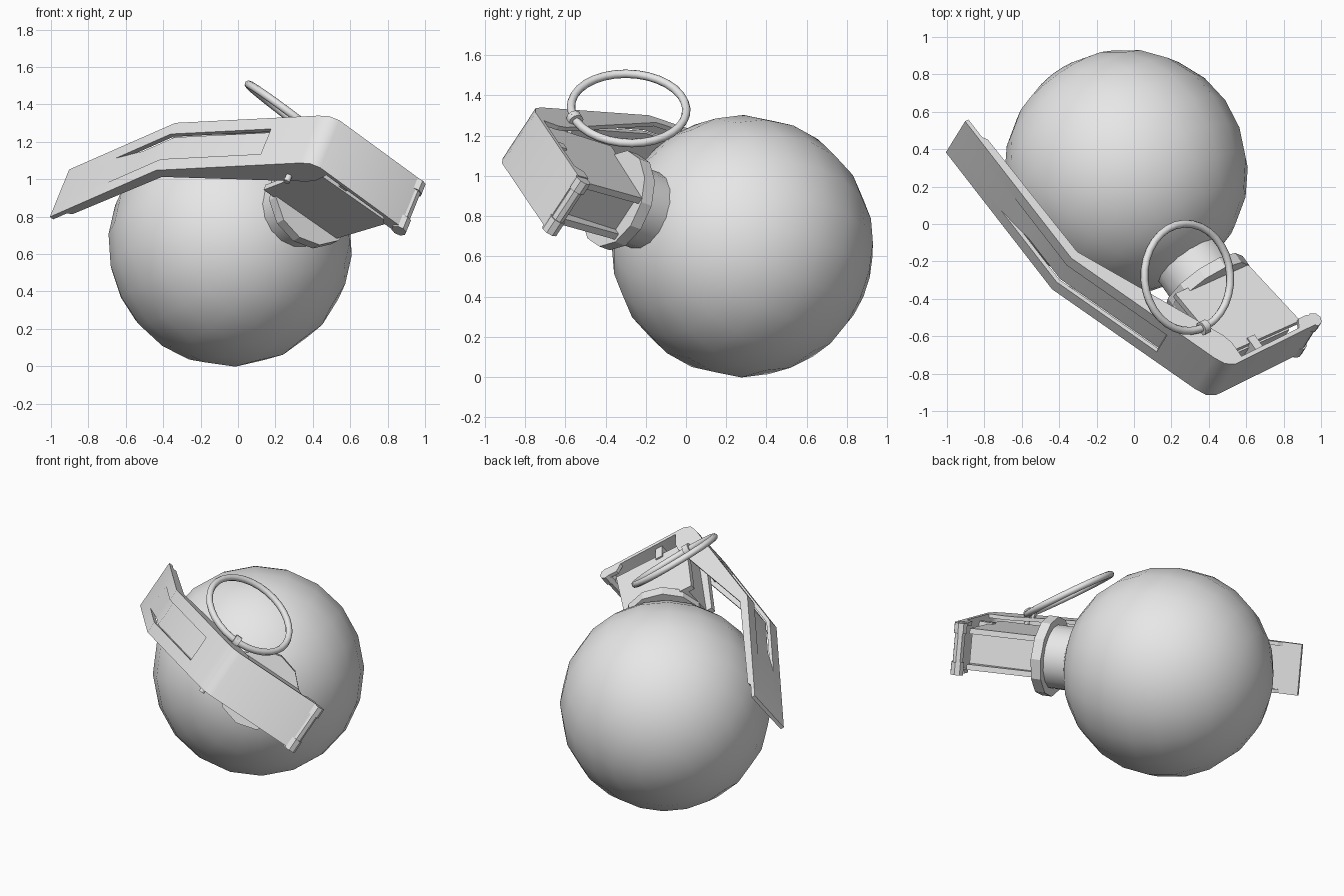
import bpy, bmesh, math
from mathutils import Matrix, Vector

cube = bpy.data.objects.get("Cube")
if cube:
    bpy.data.objects.remove(cube, do_unlink=True)

grey = bpy.data.materials.new("plain grey")
grey.use_nodes = True
GREY = (0.8, 0.8, 0.8, 1)
grey.diffuse_color = GREY
grey.node_tree.nodes["Principled BSDF"].inputs["Base Color"].default_value = GREY

# Tilted frame: x runs along the neck, y across the head, z along the lever width
AXIS = Vector((0.552, -0.784, 0.29)).normalized()
WIDE = Vector((0.323, 0.52, 0.793))
WIDE = (WIDE - AXIS * WIDE.dot(AXIS)).normalized()
SIDE = WIDE.cross(AXIS)
CENTRE = Vector((-0.042, 0.281, 0.65))
FRAME = Matrix.Translation(CENTRE) @ Matrix((AXIS, SIDE, WIDE)).transposed().to_4x4()
MID = 0.02     # lever centre line
HALF = 0.16    # lever half width


def finish(name, bm, matrix=FRAME, smooth=None):
    bmesh.ops.recalc_face_normals(bm, faces=bm.faces[:])
    mesh = bpy.data.meshes.new(name)
    bm.to_mesh(mesh)
    bm.free()
    mesh.materials.append(grey)
    obj = bpy.data.objects.new(name, mesh)
    bpy.context.collection.objects.link(obj)
    obj.matrix_world = matrix
    if smooth:
        bpy.ops.object.select_all(action='DESELECT')
        obj.select_set(True)
        bpy.context.view_layer.objects.active = obj
        bpy.ops.object.shade_smooth_by_angle(angle=math.radians(smooth))
    return obj


def slabs(name, parts, smooth=None):
    """Extrude each (outline, low, high) across the lever width."""
    bm = bmesh.new()
    for outline, low, high in parts:
        face = bm.faces.new([bm.verts.new((x, y, MID + low)) for x, y in outline])
        made = bmesh.ops.extrude_face_region(bm, geom=[face])["geom"]
        verts = [v for v in made if isinstance(v, bmesh.types.BMVert)]
        bmesh.ops.translate(bm, verts=verts, vec=(0, 0, high - low))
    return finish(name, bm, smooth=smooth)


def cylinder(name, start, end, radius, sides, matrix=FRAME, smooth=None):
    start, end = Vector(start), Vector(end)
    turn = (end - start).to_track_quat('Z', 'Y').to_matrix().to_4x4()
    bm = bmesh.new()
    bmesh.ops.create_cone(bm, cap_ends=True, segments=sides, radius1=radius, radius2=radius,
                          depth=(end - start).length,
                          matrix=Matrix.Translation((start + end) / 2) @ turn)
    return finish(name, bm, matrix, smooth)


def inset(path, depths):
    """Move a path inward by a depth at each point, with mitred corners."""
    pts = [Vector(p) for p in path]
    normals = []
    for a, b in zip(pts, pts[1:]):
        t = (b - a).normalized()
        normals.append(Vector((-t.y, t.x)))
    result = []
    for i, p in enumerate(pts):
        n1, n2 = normals[max(i - 1, 0)], normals[min(i, len(normals) - 1)]
        result.append(p + (n1 + n2) / (1 + n1.dot(n2)) * depths[i])
    return result


def on_line(a, b, x):
    return (x, a[1] + (b[1] - a[1]) * (x - a[0]) / (b[0] - a[0]))


# Round body and neck
bm = bmesh.new()
bmesh.ops.create_uvsphere(bm, u_segments=20, v_segments=12, radius=0.653,
                          matrix=Matrix.Rotation(math.pi / 2, 4, 'Y'))
finish("body_ball", bm, smooth=60)
cylinder("neck", (0.55, 0, 0), (0.8, 0, 0), 0.2, 16, smooth=40)
cylinder("collar", (0.755, 0, 0), (0.82, 0, 0), 0.25, 12)

# Fuse head: a core between two side plates
slabs("head_core", [([(0.8, -0.25), (0.8, 0.16), (1.24, 0.2), (1.24, -0.2)], -0.11, 0.09)])
plate = [(0.8, -0.29), (0.8, 0.2), (1.23, 0.27), (1.23, -0.25)]
slabs("head_side_plates", [(plate, -0.14, -0.105), (plate, 0.085, 0.12)])

# Safety lever: bent plate with a sunken middle channel
tip, knee, bend = (-0.568, -0.787), (0.39, -0.735), (1.24, -0.35)
corner = [bend, (1.295, -0.315), (1.32, -0.26), (1.30, 0.31)]
outer = [tip, knee] + corner
THICK = 0.024
inner = inset(outer, [THICK] * len(outer))
strip = outer + inner[::-1]
middle = [tip, on_line(tip, knee, -0.11), on_line(tip, knee, 0.1), knee,
          on_line(knee, bend, 0.98), on_line(knee, bend, 0.985)] + corner
sunk = [0, 0, 0.03, 0.03, 0.03, 0] + [0] * len(corner)
channel = inset(middle, sunk) + inset(middle, [d + THICK for d in sunk])[::-1]
GROOVE = 0.085
slabs("lever_plate", [(strip, -HALF, -GROOVE), (channel, -GROOVE, GROOVE),
                      (strip, GROOVE, HALF)], smooth=35)

# Lever side flanges, deeper towards the head
flange = [(-0.47, -0.775), (-0.42, -0.735), (0.37, -0.68), (1.14, -0.22), (1.2, -0.2),
          (1.3, -0.2)] + inset(outer, [0.012] * len(outer))[4:0:-1]
slabs("lever_flanges", [(flange, -HALF, THICK - HALF), (flange, HALF - THICK, HALF)])

# Small lugs below the head plate and lip by the hinge
lug = [(1.2, -0.08), (1.2, -0.03), (1.3, -0.03), (1.3, -0.08)]
lip = [(1.23, 0.24), (1.23, 0.3), (1.295, 0.31), (1.295, 0.2)]
slabs("head_lugs", [(lug, -0.13, 0.13)])
slabs("hinge_lips", [(lip, -HALF, THICK - HALF), (lip, HALF - THICK, HALF)])

# Hinge pin with two knuckles
cylinder("hinge_pin", (1.27, 0.325, MID - 0.165), (1.27, 0.325, MID + 0.15), 0.034, 8)
for name, low, high in (("lower", -0.17, -0.09), ("upper", 0.09, 0.155)):
    cylinder(name + "_hinge_knuckle", (1.27, 0.325, MID + low), (1.27, 0.325, MID + high), 0.042, 8)

# Safety pin, pull ring and the eye that holds it
cylinder("safety_pin", (1.08, -0.306, -0.18), (1.08, -0.306, 0.22), 0.018, 8, smooth=50)
ring_centre = Vector((0.285, -0.285, 1.335))
normal = Vector((0.6, 0.04, 0.8)).normalized()
RING = 0.287
bpy.ops.mesh.primitive_torus_add(major_segments=32, minor_segments=8,
                                 major_radius=RING, minor_radius=0.021)
ring = bpy.context.object
ring.name = "pull_ring"
ring.matrix_world = Matrix.Translation(ring_centre) @ normal.to_track_quat('Z', 'Y').to_matrix().to_4x4()
ring.data.materials.append(grey)
bpy.ops.object.shade_smooth_by_angle(angle=math.radians(60))
radial = Vector((0.105, -0.265, -0.03))
radial = (radial - normal * radial.dot(normal)).normalized()
spot = ring_centre + radial * RING
along = normal.cross(radial) * 0.02
cylinder("ring_eye", spot - along, spot + along, 0.038, 10, Matrix.Identity(4), 50)
